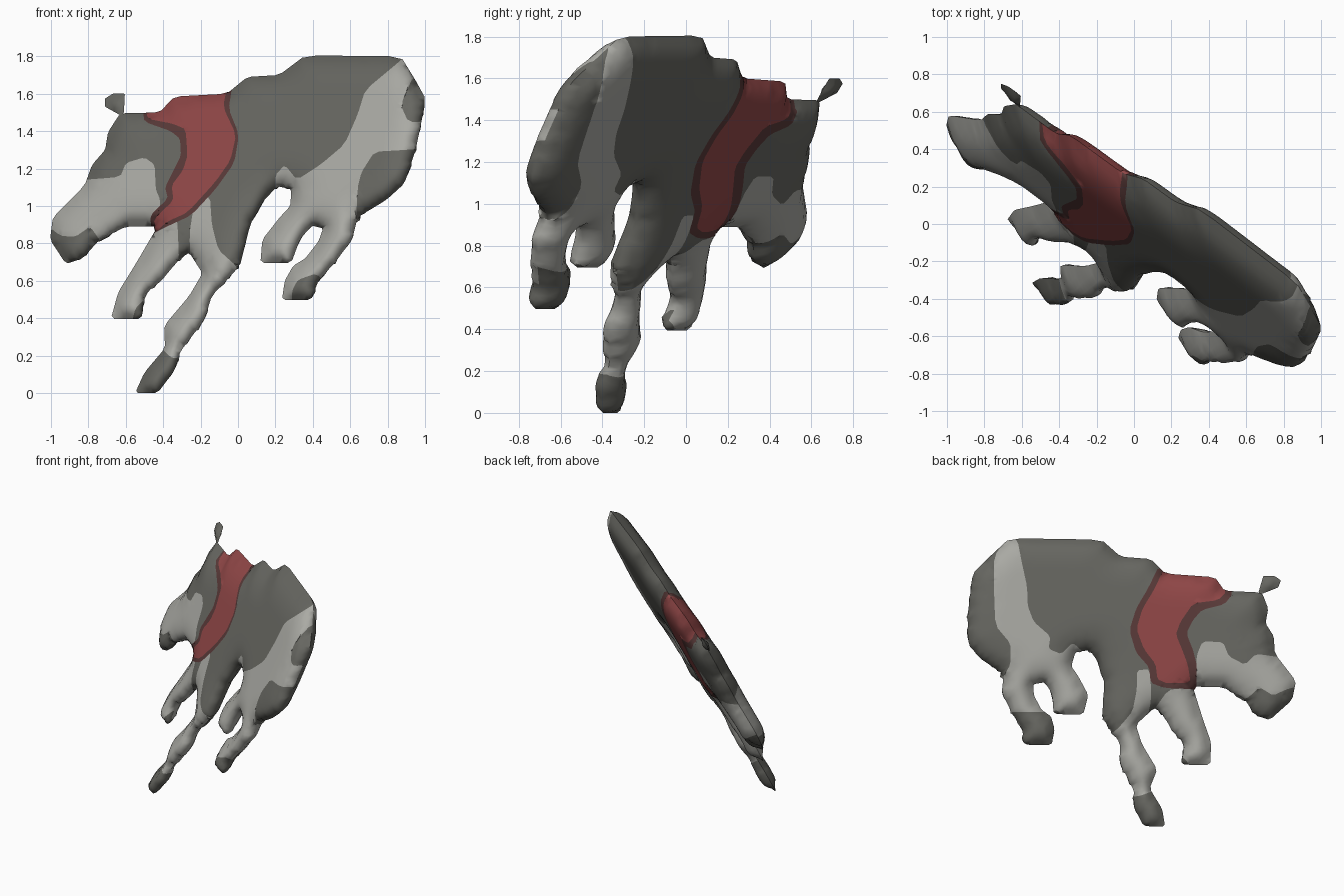
import bpy, bmesh, math
from mathutils import Vector
from mathutils.geometry import delaunay_2d_cdt

STEP = 0.025
NORMAL = Vector((0.546, 0.718, -0.431))       # normal of the leaning plane the animal lies in


def material(name, rgb):
    m = bpy.data.materials.new(name)
    m.diffuse_color = (*rgb, 1)
    return m


DARK, LIGHT, RED, MAROON = range(4)
MATS = [material("dark grey fur", (0.135, 0.135, 0.12)),
        material("light grey fur", (0.40, 0.40, 0.37)),
        material("red blanket", (0.28, 0.063, 0.063)),
        material("dark red border", (0.10, 0.042, 0.04))]


def soften(pts, k):
    """Cut the corners of a closed outline."""
    out = []
    for i, p in enumerate(pts):
        p, q = Vector(p), Vector(pts[(i + 1) % len(pts)])
        out += [p.lerp(q, k), p.lerp(q, 1 - k)]
    return out


def resample(pts):
    out = []
    for i, p in enumerate(pts):
        q = pts[(i + 1) % len(pts)]
        n = max(1, round((q - p).length / STEP))
        out += [p.lerp(q, j / n) for j in range(n)]
    return out


def inside(p, poly):
    hit = False
    for i, a in enumerate(poly):
        b = poly[i - 1]
        if (a.y > p.y) != (b.y > p.y) and p.x < (b.x - a.x) * (p.y - a.y) / (b.y - a.y) + a.x:
            hit = not hit
    return hit


def distance(p, poly):
    best = 9
    for i, a in enumerate(poly):
        d = poly[i - 1] - a
        t = min(1, max(0, (p - a).dot(d) / max(d.length_squared, 1e-12)))
        best = min(best, (a + d * t - p).length)
    return best


def inflate(name, outline, front, rear, depth, radius, corner):
    """Pillow-shaped part from a front outline (x, z), with colour regions cut into each side."""
    outline = soften(outline, corner)
    front = [(soften(poly, 0.15), m) for poly, m in front]
    rear = [(soften(poly, 0.15), m) for poly, m in rear]
    verts, edges = [], []
    for poly in [outline] + [r[0] for r in front + rear]:
        ring, s = resample(poly), len(verts)
        verts += ring
        edges += [(s + i, s + (i + 1) % len(ring)) for i in range(len(ring))]
    fixed = list(verts)
    for i in range(-42, 43):
        for j in range(0, 75):
            p = Vector(((i + 0.5 * (j % 2)) * STEP, j * STEP))
            if inside(p, outline) and min((p - q).length_squared for q in fixed) > (0.6 * STEP) ** 2:
                verts.append(p)
    pts, _, tris, *_ = delaunay_2d_cdt(verts, edges, [], 0, 1e-5, False)
    mids = [sum((pts[i] for i in t), Vector((0, 0))) / 3 for t in tris]
    keep = [(t, c) for t, c in zip(tris, mids) if inside(c, outline)]

    # thickness: round near the rim, flat in the middle, then evened out
    height, near = {}, {}
    for t, _ in keep:
        for i in t:
            near.setdefault(i, set()).update(t)
    for i in near:
        d = distance(pts[i], outline)
        height[i] = 0 if d < 1e-3 else depth * math.sqrt(1 - (1 - min(1, d / radius)) ** 2)
    for _ in range(3):
        height = {i: h and 0.5 * h + 0.5 * sum(height[j] for j in near[i]) / len(near[i])
                  for i, h in height.items()}

    bm = bmesh.new()
    pairs = {}
    for i, h in height.items():
        p = pts[i]
        mid = Vector((p.x, -0.76 * p.x + 0.60 * p.y - 0.735, p.y))
        a = bm.verts.new(mid - Vector((0, h / NORMAL.y, 0)))
        pairs[i] = (a, bm.verts.new(mid + NORMAL * h) if h else a)
    for tri, c in keep:
        vp = [pairs[i] for i in tri]
        for side, regions in enumerate((front, rear)):
            if side and all(v[0] == v[1] for v in vp):
                continue
            loop = [v[side] for v in vp]
            f = bm.faces.new(loop[::-1] if side else loop)
            for poly, m in regions:
                if inside(c, poly):
                    f.material_index = m
    me = bpy.data.meshes.new(name)
    bm.to_mesh(me)
    bm.free()
    for m in MATS:
        me.materials.append(m)
    ob = bpy.data.objects.new(name, me)
    bpy.context.collection.objects.link(ob)
    bpy.ops.object.select_all(action='DESELECT')
    ob.select_set(True)
    bpy.context.view_layer.objects.active = ob
    bpy.ops.object.shade_smooth_by_angle(angle=math.radians(60))


# Silhouette, clockwise: back and rump, hind legs, front legs, head
back = [(-.63, 1.495), (-.42, 1.50), (-.34, 1.585), (-.06, 1.60), (.05, 1.69), (.22, 1.70), (.36, 1.805),
        (.87, 1.80), (.95, 1.67), (1.005, 1.57), (.95, 1.30), (.89, 1.12), (.79, 1.03)]
hind_legs = [(.64, .94), (.61, .82), (.52, .70), (.43, .60), (.39, .497), (.235, .497), (.25, .60), (.295, .68),
             (.36, .72), (.43, .81), (.455, .88), (.395, .895), (.33, .82), (.285, .695), (.12, .695),
             (.13, .82), (.22, .935), (.28, 1.0), (.285, 1.09), (.21, 1.105), (.13, 1.02), (.065, .90)]
front_legs = [(.01, .68), (-.14, .52), (-.18, .39), (-.31, .22), (-.34, .12), (-.43, 0), (-.55, 0), (-.50, .11),
              (-.39, .24), (-.395, .36), (-.26, .52), (-.19, .64), (-.26, .75), (-.31, .72), (-.41, .60),
              (-.50, .53), (-.515, .395), (-.68, .395), (-.64, .54), (-.55, .685), (-.43, .89)]
head = [(-.60, .89), (-.74, .82), (-.83, .72), (-.92, .69), (-1.005, .82), (-.99, .94), (-.82, 1.11),
        (-.78, 1.22), (-.71, 1.30), (-.695, 1.395)]

# Coat markings on the front side; later ones cover earlier ones
face = [(-1.05, 1.14), (-.82, 1.14), (-.63, 1.155), (-.60, 1.23), (-.5, 1.26), (-.445, 1.22), (-.44, 1.09),
        (-.415, 1.03), (-.43, .9), (-.5, .8), (-.72, .79), (-.79, .89), (-.87, .835), (-.95, .84), (-1.05, .92)]
left_front = [(-.46, .90), (-.325, .945), (-.315, .70), (-.40, .45), (-.50, .50), (-.55, .45), (-.57, .36),
              (-.72, .36), (-.70, .60)]
right_front = [(-.23, 1.045), (-.15, 1.05), (-.14, .90), (-.105, .765), (-.01, .68), (.03, .64), (-.10, .45),
               (-.29, .18), (-.36, .19), (-.42, .25), (-.46, .32), (-.25, .62), (-.26, .85)]
haunch = [(.86, 1.77), (.68, 1.62), (.64, 1.49), (.57, 1.33), (.44, 1.22), (.315, 1.14), (.25, 1.22), (.20, 1.165),
          (.20, 1.06), (.05, .75), (.10, .62), (.20, .62), (.20, .45), (.70, .45), (.70, .9), (1.0, 1.0),
          (1.05, 1.5), (.98, 1.7), (.88, 1.79)]
thigh = [(1.02, 1.31), (.90, 1.30), (.73, 1.29), (.66, 1.18), (.64, 1.1), (.63, .90), (.95, .95)]
rump = [(.94, 1.70), (.87, 1.54), (.91, 1.45), (1.05, 1.45), (1.05, 1.65)]
hind_foot = [(.29, .46), (.29, .55), (.32, .605), (.42, .64), (.50, .55), (.42, .46)]
border = [(-.51, 1.52), (-.50, 1.45), (-.36, 1.40), (-.31, 1.36), (-.305, 1.27), (-.34, 1.20), (-.39, 1.10),
          (-.375, 1.04), (-.47, .95), (-.46, .85), (-.38, .89), (-.25, .95), (-.12, 1.09), (-.02, 1.23),
          (.005, 1.38), (-.05, 1.52), (-.03, 1.65), (-.40, 1.65)]
blanket = [(-.50, 1.53), (-.48, 1.465), (-.35, 1.44), (-.28, 1.41), (-.27, 1.27), (-.295, 1.19), (-.355, 1.11),
           (-.345, 1.03), (-.45, .93), (-.44, .86), (-.38, .915), (-.27, .965), (-.12, 1.13), (-.04, 1.245),
           (-.01, 1.38), (-.08, 1.53), (-.055, 1.65), (-.40, 1.65)]

# Coat markings on the rear side
rear_face = [(-.39, 1.08), (-.395, 1.17), (-.51, 1.17), (-.57, 1.08), (-.675, 1.03), (-.713, 1.10), (-.84, 1.09),
             (-1.05, 1.1), (-1.05, .92), (-.965, .89), (-.89, .84), (-.80, .89), (-.75, .815), (-.69, .85),
             (-.60, .85), (-.45, .86)]
rear_left = [(-.46, .90), (-.40, .875), (-.30, .86), (-.25, .70), (-.40, .45), (-.50, .45), (-.55, .41),
             (-.57, .36), (-.72, .36), (-.70, .60)]
rear_right = [(-.09, .98), (-.16, .985), (-.225, .80), (-.25, .62), (-.46, .32), (-.42, .23), (-.36, .19),
              (-.29, .18), (-.05, .54), (-.107, .627), (-.145, .72), (-.125, .86)]
rear_haunch = [(.88, 1.83), (.92, 1.68), (.865, 1.49), (.78, 1.24), (.66, 1.127), (.62, 1.0), (.64, .90),
               (.65, .70), (.38, .70), (.26, .72), (.24, .64), (.05, .64), (.05, .80), (.20, 1.10), (.24, 1.09),
               (.32, 1.145), (.36, 1.07), (.44, 1.10), (.455, 1.18), (.576, 1.27), (.64, 1.37), (.68, 1.49),
               (.76, 1.65), (.82, 1.78)]
rear_border = [(-.01, 1.65), (.01, 1.49), (.035, 1.37), (.03, 1.23), (-.05, 1.09), (-.15, 1.0), (-.19, .90),
               (-.28, .87), (-.42, .87), (-.455, .87), (-.41, 1.02), (-.36, 1.114), (-.29, 1.22), (-.30, 1.30),
               (-.33, 1.37), (-.445, 1.41), (-.47, 1.48), (-.40, 1.65)]
rear_blanket = [(-.044, 1.65), (-.027, 1.49), (0, 1.367), (-.006, 1.24), (-.086, 1.114), (-.18, 1.02), (-.22, .924),
                (-.28, .90), (-.41, .91), (-.36, 1.02), (-.30, 1.114), (-.235, 1.21), (-.235, 1.29), (-.27, 1.41),
                (-.40, 1.435), (-.43, 1.49), (-.35, 1.65)]

inflate("animal_body", back + hind_legs + front_legs + head,
        [(face, LIGHT), (left_front, LIGHT), (right_front, LIGHT), (haunch, LIGHT), (thigh, DARK),
         (rump, DARK), (hind_foot, DARK), (border, MAROON), (blanket, RED)],
        [(rear_face, LIGHT), (rear_left, LIGHT), (rear_right, LIGHT), (rear_haunch, LIGHT),
         (rear_border, MAROON), (rear_blanket, RED)], 0.09, 0.19, 0.12)

# Ear tip, barely touching the head
inflate("ear", [(-.71, 1.575), (-.67, 1.60), (-.605, 1.60), (-.61, 1.50), (-.62, 1.48), (-.71, 1.53)],
        [], [], 0.035, 0.06, 0.05)
